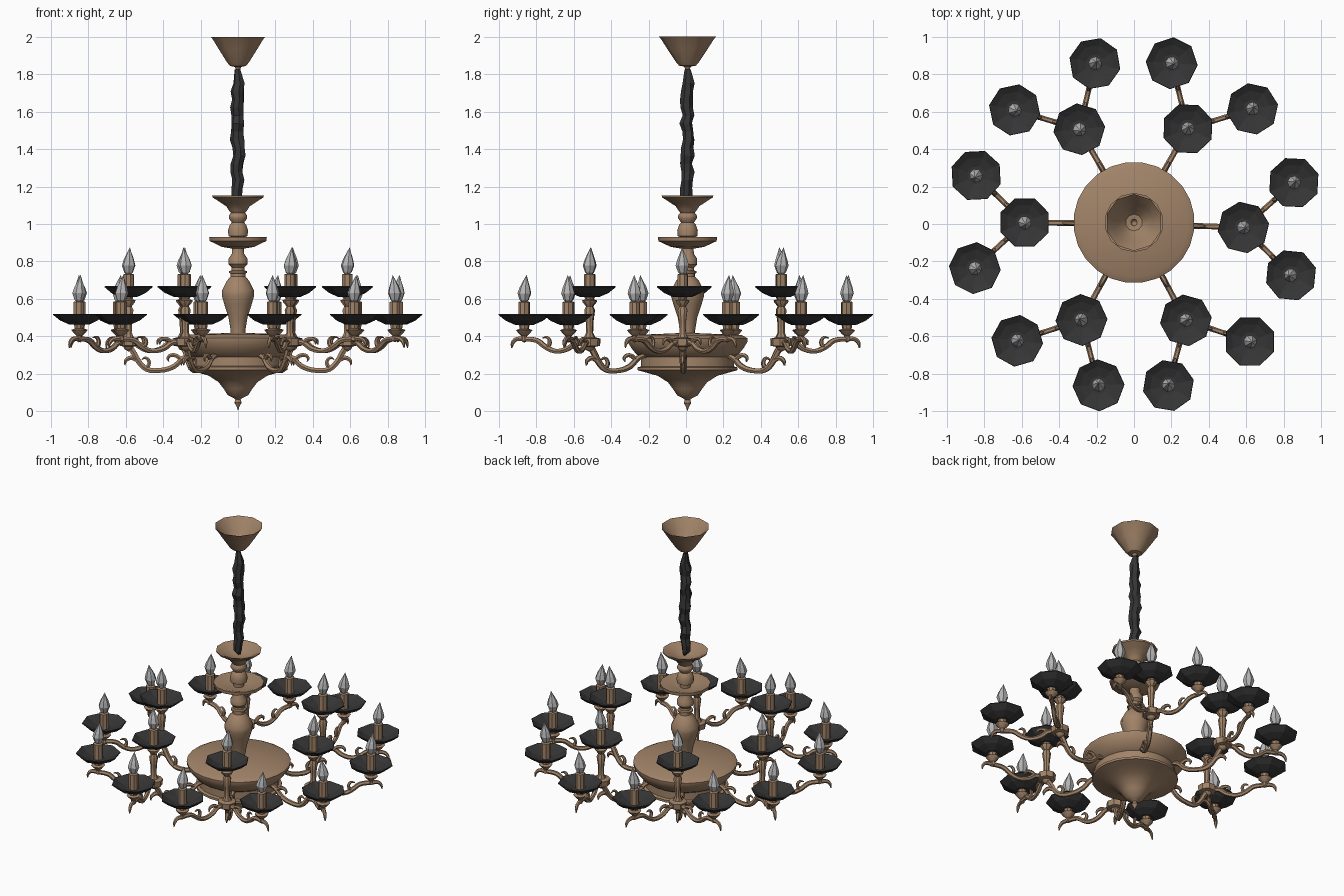
import bpy, bmesh, math, random
from mathutils import Vector, Matrix

if "Cube" in bpy.data.objects:
    bpy.data.objects.remove(bpy.data.objects["Cube"])

random.seed(4)


def material(name, rgb):
    m = bpy.data.materials.new(name)
    m.diffuse_color = (*rgb, 1)
    m.use_nodes = True
    m.node_tree.nodes["Principled BSDF"].inputs["Base Color"].default_value = m.diffuse_color
    return m


BRONZE = material("bronze", (0.36, 0.23, 0.14))
BLACK = material("charcoal", (0.035, 0.035, 0.035))
GLASS = material("bulb grey", (0.47, 0.47, 0.47))


def place(name, mesh, matrix=None):
    ob = bpy.data.objects.new(name, mesh)
    bpy.context.collection.objects.link(ob)
    if matrix is not None:
        ob.matrix_world = matrix
    return ob


def lathe(name, profile, sides, mat, smooth=None, jitter=0.0, lean=0.0):
    """Mesh of revolution from (radius, height) points."""
    bm = bmesh.new()
    z0 = profile[0][1]
    rings = []
    for r, z in profile:
        dx = random.uniform(-jitter, jitter)
        dy = random.uniform(-jitter, jitter)
        dx += lean * (z - z0) ** 2
        if r == 0:
            rings.append([bm.verts.new((dx, dy, z))])
            continue
        ring = []
        for i in range(sides):
            a = 2 * math.pi * (i + 0.5) / sides
            k = r + random.uniform(-jitter, jitter)
            ring.append(bm.verts.new((dx + k * math.cos(a), dy + k * math.sin(a), z)))
        rings.append(ring)
    for lo, hi in zip(rings, rings[1:]):
        for i in range(sides):
            j = (i + 1) % sides
            if len(lo) == 1:
                bm.faces.new((lo[0], hi[j], hi[i]))
            elif len(hi) == 1:
                bm.faces.new((lo[i], lo[j], hi[0]))
            else:
                bm.faces.new((lo[i], lo[j], hi[j], hi[i]))
    me = bpy.data.meshes.new(name)
    bm.to_mesh(me)
    bm.free()
    me.materials.append(mat)
    if smooth:
        me.polygons.foreach_set("use_smooth", [True] * len(me.polygons))
        me.set_sharp_from_angle(angle=math.radians(smooth))
    return me


def tubes(name, paths, mat):
    """Tapered curved rods; each point is (out, height, radius)."""
    cu = bpy.data.curves.new(name, 'CURVE')
    cu.dimensions = '3D'
    cu.bevel_depth = 1.0
    cu.bevel_resolution = 1
    cu.resolution_u = 3
    cu.use_fill_caps = True
    for path in paths:
        sp = cu.splines.new('BEZIER')
        sp.bezier_points.add(len(path) - 1)
        for bp, (x, z, r) in zip(sp.bezier_points, path):
            bp.co = (x, 0, z)
            bp.radius = r
            bp.handle_left_type = bp.handle_right_type = 'AUTO'
    tmp = place(name + "_curve", cu)
    dg = bpy.context.evaluated_depsgraph_get()
    me = bpy.data.meshes.new_from_object(tmp.evaluated_get(dg))
    bpy.data.objects.remove(tmp)
    me.name = name
    me.materials.clear()
    me.materials.append(mat)
    me.polygons.foreach_set("use_smooth", [True] * len(me.polygons))
    me.set_sharp_from_angle(angle=math.radians(50))
    return me


CENTRE = Matrix.Translation((0, 0.008, 0))

# Ceiling canopy, open at the top
place("ceiling_canopy", lathe("canopy", [
    (0.0, 1.815), (0.012, 1.825), (0.018, 1.84), (0.045, 1.845), (0.062, 1.865),
    (0.105, 1.93), (0.14, 1.985), (0.152, 2.0)], 10, BRONZE, 40), CENTRE)

# Lumpy fabric-covered chain
place("chain_sleeve", lathe("chain", [(0.012, 1.12)] + [
    (0.031 + 0.004 * (i % 2), 1.15 + i * 0.043) for i in range(15)]
    + [(0.016, 1.825)], 7, BLACK, None, 0.006), CENTRE)

# Upper cup, collar dish and baluster
place("top_cup", lathe("top_cup", [
    (0.04, 1.06), (0.052, 1.075), (0.065, 1.095), (0.105, 1.12), (0.14, 1.142),
    (0.143, 1.152), (0.125, 1.148), (0.06, 1.11), (0, 1.10)], 12, BRONZE, 35), CENTRE)
place("column", lathe("column", [
    (0.04, 0.40), (0.04, 0.43), (0.052, 0.50), (0.075, 0.57), (0.088, 0.615),
    (0.088, 0.645), (0.062, 0.695), (0.04, 0.72), (0.04, 0.735), (0.048, 0.738),
    (0.048, 0.748), (0.036, 0.752), (0.036, 0.768), (0.052, 0.785), (0.052, 0.815),
    (0.034, 0.84), (0.032, 0.88), (0.035, 0.93), (0.052, 0.935), (0.055, 0.965),
    (0.045, 0.995), (0.034, 1.008), (0.05, 1.03), (0.05, 1.045), (0.036, 1.065)],
    14, BRONZE, 40), CENTRE)
place("collar_dish", lathe("collar_dish", [
    (0.03, 0.868), (0.09, 0.878), (0.14, 0.902), (0.155, 0.908), (0.158, 0.93),
    (0.14, 0.93), (0.06, 0.905), (0.03, 0.905)], 14, BRONZE, 35), CENTRE)

# Large hub bowl with stepped underside and finial
place("hub_bowl", lathe("hub_bowl", [
    (0, 0.0), (0.008, 0.025), (0.02, 0.045), (0.014, 0.062), (0.028, 0.072),
    (0.055, 0.085), (0.078, 0.12), (0.105, 0.155), (0.16, 0.19), (0.225, 0.208),
    (0.268, 0.22), (0.268, 0.235), (0.25, 0.24), (0.25, 0.29), (0.275, 0.305),
    (0.30, 0.335), (0.322, 0.37), (0.324, 0.39), (0.29, 0.408), (0.04, 0.418), (0, 0.418)],
    24, BRONZE, 35), CENTRE)

# Shared meshes for the lamps (z = 0 at the bottom of the dish)
dish = lathe("dish", [(0, 0), (0.05, 0.0), (0.10, 0.022), (0.139, 0.053), (0.137, 0.058),
                      (0.10, 0.036), (0.05, 0.018), (0, 0.016)], 8, BLACK)
candle = lathe("candle", [(0.03, 0.01), (0.03, 0.12), (0.024, 0.124), (0, 0.124)], 8, BRONZE, 40)
bulb = lathe("bulb", [(0.012, 0.12), (0.024, 0.132), (0.037, 0.168), (0.028, 0.20),
                      (0.012, 0.237), (0, 0.266)], 7, GLASS, None, 0.0, 0.6)
socket = lathe("socket", [(0, -0.095), (0.016, -0.085), (0.014, -0.06), (0.03, -0.045),
                          (0.044, -0.028), (0.024, -0.022), (0.028, 0.0)], 8, BRONZE, 35)
post = lathe("post", [
    (0, 0.318), (0.022, 0.33), (0.03, 0.345), (0.055, 0.35), (0.058, 0.388), (0.03, 0.395),
    (0.018, 0.42), (0.02, 0.48), (0.028, 0.54), (0.018, 0.56), (0.036, 0.582),
    (0.04, 0.592), (0.022, 0.598), (0.028, 0.612)], 8, BRONZE, 35)

# S-shaped main arm with scroll ends
main_arm = tubes("main_arm", [
    [(0.24, 0.30, .013), (0.29, 0.285, .015), (0.34, 0.24, .016), (0.42, 0.217, .015),
     (0.49, 0.225, .016), (0.535, 0.27, .017), (0.56, 0.315, .017), (0.585, 0.35, .018)],
    [(0.535, 0.27, .014), (0.57, 0.285, .014), (0.60, 0.27, .011), (0.605, 0.245, .003)],
    [(0.30, 0.275, .012), (0.345, 0.30, .012), (0.375, 0.285, .009), (0.37, 0.265, .003)],
    [(0.49, 0.225, .012), (0.475, 0.26, .011), (0.495, 0.285, .008), (0.515, 0.275, .003)]], BRONZE)
# Branch arm, starting on the post
branch_arm = tubes("branch_arm", [
    [(0.03, 0.365, .016), (0.075, 0.365, .015), (0.12, 0.335, .015), (0.19, 0.322, .014),
     (0.245, 0.345, .015), (0.29, 0.378, .015), (0.361, 0.385, .014), (0.405, 0.385, .012),
     (0.425, 0.365, .010), (0.43, 0.338, .003)],
    [(0.075, 0.365, .012), (0.105, 0.385, .012), (0.14, 0.378, .009), (0.145, 0.355, .003)],
    [(0.235, 0.34, .012), (0.22, 0.368, .011), (0.235, 0.395, .008), (0.26, 0.392, .003)]], BRONZE)


def lamp(label, matrix, z):
    m = matrix @ Matrix.Translation((0, 0, z))
    place(label + "_dish", dish, m @ Matrix.Rotation(random.uniform(0, 0.8), 4, 'Z'))
    place(label + "_candle", candle, m)
    place(label + "_bulb", bulb, m @ Matrix.Rotation(random.uniform(0, 6.3), 4, 'Z'))
    return m


# Six arms, each with one raised lamp and two outer lamps
R_IN, R_OUT, SPREAD = 0.585, 0.883, math.radians(16.3)
for n, deg in enumerate((-1.8, 60.5, 120, 179.2, 241.3, 298.3), 1):
    turn = Matrix.Rotation(math.radians(deg), 4, 'Z')
    place(f"main_arm_{n}", main_arm, turn)
    hub = turn @ Matrix.Translation((R_IN, 0, 0))
    place(f"post_{n}", post, hub)
    lamp(f"inner_lamp_{n}", hub, 0.61)
    for side, s in (("left", 1), ("right", -1)):
        end = Vector((R_OUT * math.cos(SPREAD), s * R_OUT * math.sin(SPREAD), 0))
        d = end - Vector((R_IN, 0, 0))
        place(f"branch_{side}_{n}", branch_arm,
              hub @ Matrix.Rotation(math.atan2(d.y, d.x), 4, 'Z'))
        m = lamp(f"outer_lamp_{side}_{n}", turn @ Matrix.Translation(end), 0.462)
        place(f"outer_socket_{side}_{n}", socket, m)
